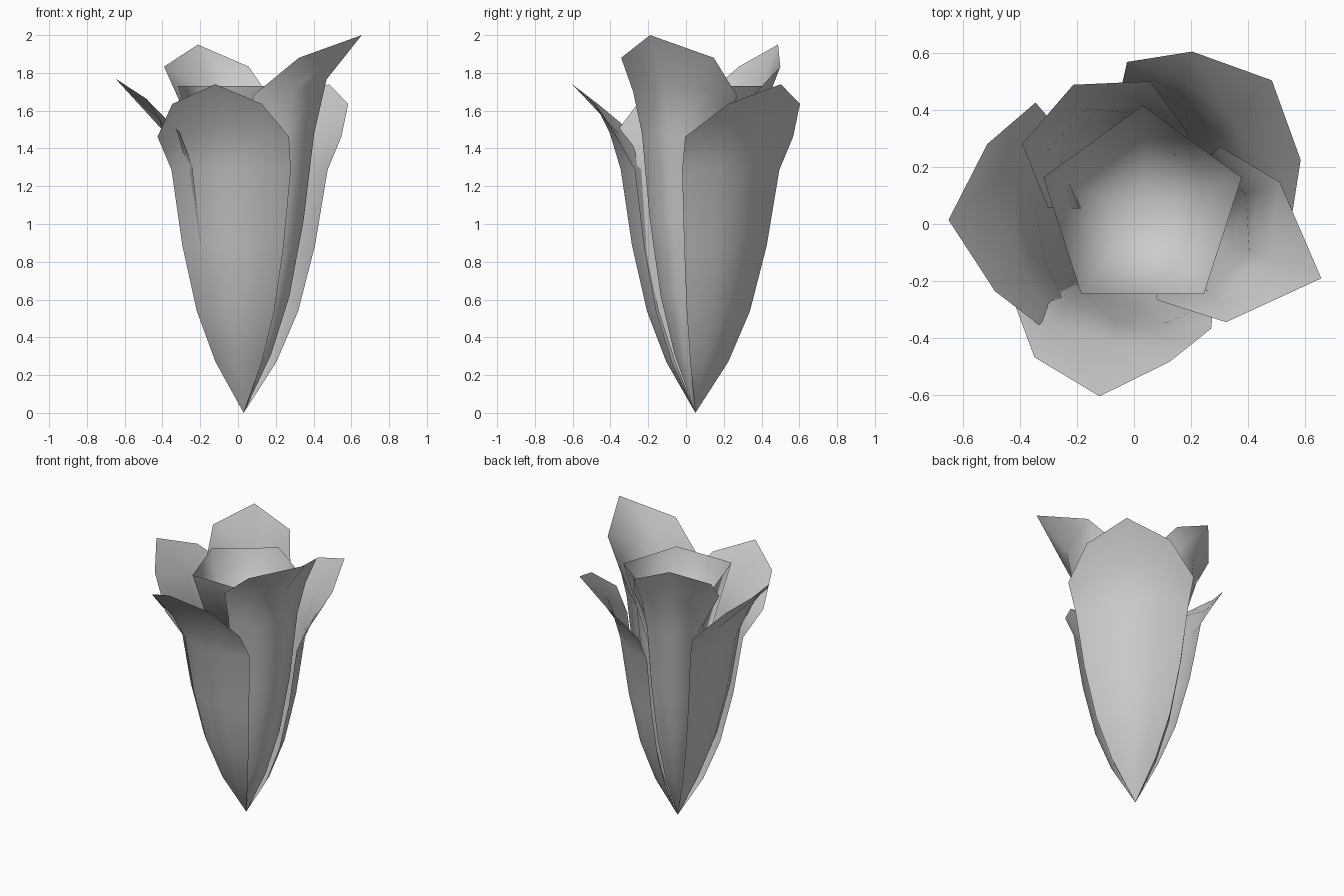
import bpy
import bmesh
from math import cos, sin, radians
from mathutils import Vector

cube = bpy.data.objects.get("Cube")
if cube:
    bpy.data.objects.remove(cube)

# Single petal colour
petal_grey = bpy.data.materials.new("petal_grey")
petal_grey.use_nodes = True
colour = (0.6, 0.6, 0.6, 1)
petal_grey.diffuse_color = colour
petal_grey.node_tree.nodes["Principled BSDF"].inputs["Base Color"].default_value = colour

# All petals grow from this point on the ground
ROOT = Vector((0.03, 0.05, 0))


def polar(angle, radius, height):
    """Point around the flower's axis, with the angle in degrees."""
    a = radians(angle)
    return ROOT + Vector((radius * cos(a), radius * sin(a), height))


def make_sheet(name, rows, closed=False):
    """Join rows of points into one smooth sheet; a one-point row is a fan tip."""
    bm = bmesh.new()
    grid = [[bm.verts.new(point) for point in row] for row in rows]
    for low, high in zip(grid, grid[1:]):
        count = len(high)
        for i in range(count if closed else count - 1):
            j = (i + 1) % count
            if len(low) == 1:
                bm.faces.new((low[0], high[j], high[i]))
            else:
                bm.faces.new((low[i], low[j], high[j], high[i]))
    for face in bm.faces:
        face.smooth = True
    bmesh.ops.recalc_face_normals(bm, faces=bm.faces)
    mesh = bpy.data.meshes.new(name)
    bm.to_mesh(mesh)
    bm.free()
    mesh.materials.append(petal_grey)
    obj = bpy.data.objects.new(name, mesh)
    bpy.context.collection.objects.link(obj)
    return obj


# Shape shared by the petals: (height share, radius share) and the pointed rim
BODY = [(0.155, 0.39), (0.31, 0.65), (0.51, 0.85), (0.74, 1)]
BODY_STEPS = [-1, -0.5, 0, 0.5, 1]
RIM_STEPS = [-1, -0.54, 0, 0.54, 1]
RIM_HEIGHT = [0.84, 0.94, 1, 0.94, 0.84]
FLARE_REACH = [0.55, 0.42, 0.26, 0.42, 0.55]


def make_petal(name, angle, height, girth, edges, spread, rim_spread, rim_radii, slim=1):
    """The two edge factors draw the side edges of the body in or out."""
    widths = [girth * (1 + (edges[s > 0] - 1) * s * s) for s in BODY_STEPS]
    rows = [[ROOT]]
    for h, r in BODY:
        rows.append([polar(angle + spread * s, w * r ** slim, height * h)
                     for s, w in zip(BODY_STEPS, widths)])
    # The flare bends outward only near the rim
    body_row = rows[-1]
    rim_row = [polar(angle + rim_spread * s, r, height * h)
               for s, r, h in zip(RIM_STEPS, rim_radii, RIM_HEIGHT)]
    flare_row = []
    for low, high, reach in zip(body_row, rim_row, FLARE_REACH):
        point = low.lerp(high, reach)
        point.z = low.z + (high.z - low.z) * 0.55
        flare_row.append(point)
    rows += [flare_row, rim_row]
    return make_sheet(name, rows)


# Five outer petals
make_petal("front_petal", 257, 1.74, 0.405, (1.05, 1.0), 51, 43,
           [0.55, 0.64, 0.67, 0.54, 0.48])
make_petal("left_petal", -21, 2.0, 0.40, (0.65, 0.65), 60, 60,
           [0.32, 0.49, 0.67, 0.49, 0.35])
make_petal("back_left_petal", 45, 1.74, 0.375, (1.2, 1.2), 54, 51,
           [0.52, 0.58, 0.64, 0.58, 0.52])
make_petal("back_petal", 119, 1.95, 0.37, (0.6, 0.6), 60, 60,
           [0.31, 0.45, 0.50, 0.48, 0.33])
make_petal("right_petal", 183, 1.77, 0.37, (1.14, 1.15), 47, 48,
           [0.53, 0.59, 0.68, 0.59, 0.54], slim=1.15)

# Five-sided cup in the middle
cup_rim = [polar(90 + 72 * k, 0.365, 1.73) for k in range(5)]
make_sheet("inner_cup", [[polar(0, 0, 0.55)], cup_rim], closed=True)
